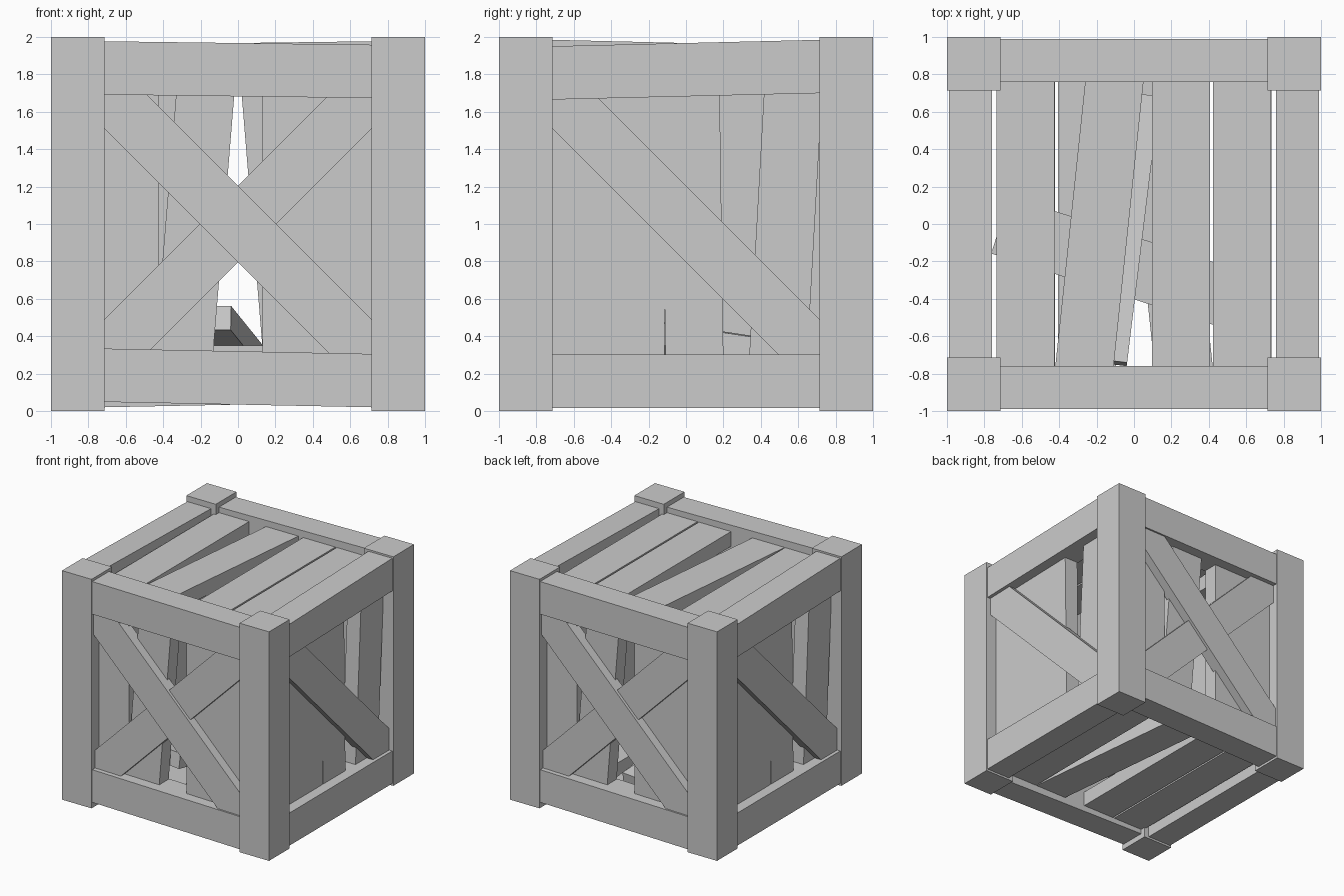
import bpy, bmesh
from math import radians, atan
from mathutils import Matrix

if "Cube" in bpy.data.objects:
    bpy.data.objects.remove(bpy.data.objects["Cube"])


def add_mesh(name, bm, mat):
    bmesh.ops.transform(bm, matrix=mat, verts=bm.verts)
    bmesh.ops.recalc_face_normals(bm, faces=bm.faces)
    me = bpy.data.meshes.new(name)
    bm.to_mesh(me)
    bm.free()
    ob = bpy.data.objects.new(name, me)
    bpy.context.collection.objects.link(ob)
    return ob


def box(name, center, size, rot=None, frame=None):
    bm = bmesh.new()
    bmesh.ops.create_cube(bm, size=1)
    mat = Matrix.Translation(center) @ (rot or Matrix()) @ Matrix.Diagonal((*size, 1))
    return add_mesh(name, bm, (frame or Matrix()) @ mat)


def brace(name, outer, inner, flip, frame):
    # diagonal board trimmed to the frame opening, extruded in depth
    pts = [(-.72, .71), (-.72, .515), (.505, -.71), (.72, -.71), (.72, -.515), (-.505, .71)]
    bm = bmesh.new()
    face = bm.faces.new([bm.verts.new((x * flip, -outer, z + 1)) for x, z in pts])
    ext = bmesh.ops.extrude_face_region(bm, geom=[face])
    bmesh.ops.translate(bm, vec=(0, outer - inner, 0),
                        verts=[v for v in ext["geom"] if isinstance(v, bmesh.types.BMVert)])
    return add_mesh(name, bm, frame)


def rail(name, z, slope, frame):
    box(name, (0, -.875, z), (1.45, .23, .285), Matrix.Rotation(-atan(slope), 4, 'Y'), frame)


def wall_plank(name, x, slope, frame):
    # x is the plank centre at mid height, slope is sideways drift per unit of height
    box(name, (x, -.833, 1), (.31, .13, 1.54), Matrix.Rotation(atan(slope), 4, 'Y'), frame)


# corner posts
for sx in (-1, 1):
    for sy in (-1, 1):
        box("corner_post", (sx * .8575, sy * .8575, 1), (.285, .285, 2))

# front and back walls with crossed braces
for label, deg in (("front", 0), ("back", 180)):
    f = Matrix.Rotation(radians(deg), 4, 'Z')
    rail(label + "_top_rail", 1.825, -.013, f)
    rail(label + "_bottom_rail", .177, -.02, f)
    brace(label + "_outer_brace", .975, .87, 1, f)
    brace(label + "_inner_brace", .95, .86, -1, f)
    for x, s in ((-.58, 0), (-.232, .082), (.285, 0), (.585, 0)):
        wall_plank(label + "_plank", x, s, f)

# right and left walls with a single brace
for label, deg in (("right", 90), ("left", 270)):
    f = Matrix.Rotation(radians(deg), 4, 'Z')
    rail(label + "_top_rail", 1.825, .024, f)
    rail(label + "_bottom_rail", .16, 0, f)
    brace(label + "_brace", .96, .86, 1, f)
    for x, s in ((-.58, 0), (-.2705, 0), (.035, -.014), (.533, .056)):
        wall_plank(label + "_plank", x, s, f)

# lid and floor planks, the floor being the lid turned over about y
turn = Matrix.Translation((0, 0, 1)) @ Matrix.Rotation(radians(180), 4, 'Y') @ Matrix.Translation((0, 0, -1))
for label, f in (("lid", Matrix()), ("floor", turn)):
    for x, s in ((-.58, 0), (-.185, .105), (.2525, 0), (.5775, 0)):
        box(label + "_plank", (x, 0, 1.845), (.31, 1.58, .13), Matrix.Rotation(-atan(s), 4, 'Z'), f)

# loose planks lying inside
box("loose_cross_plank", (-.015, -.23, .285), (1.47, .32, .13), Matrix.Rotation(-radians(17.8), 4, 'Z'))
box("loose_leaning_plank", (-.105, -.02, .39), (.31, 1.45, .13),
    Matrix.Rotation(-atan(.122), 4, 'Z') @ Matrix.Rotation(-atan(.15), 4, 'X'))
